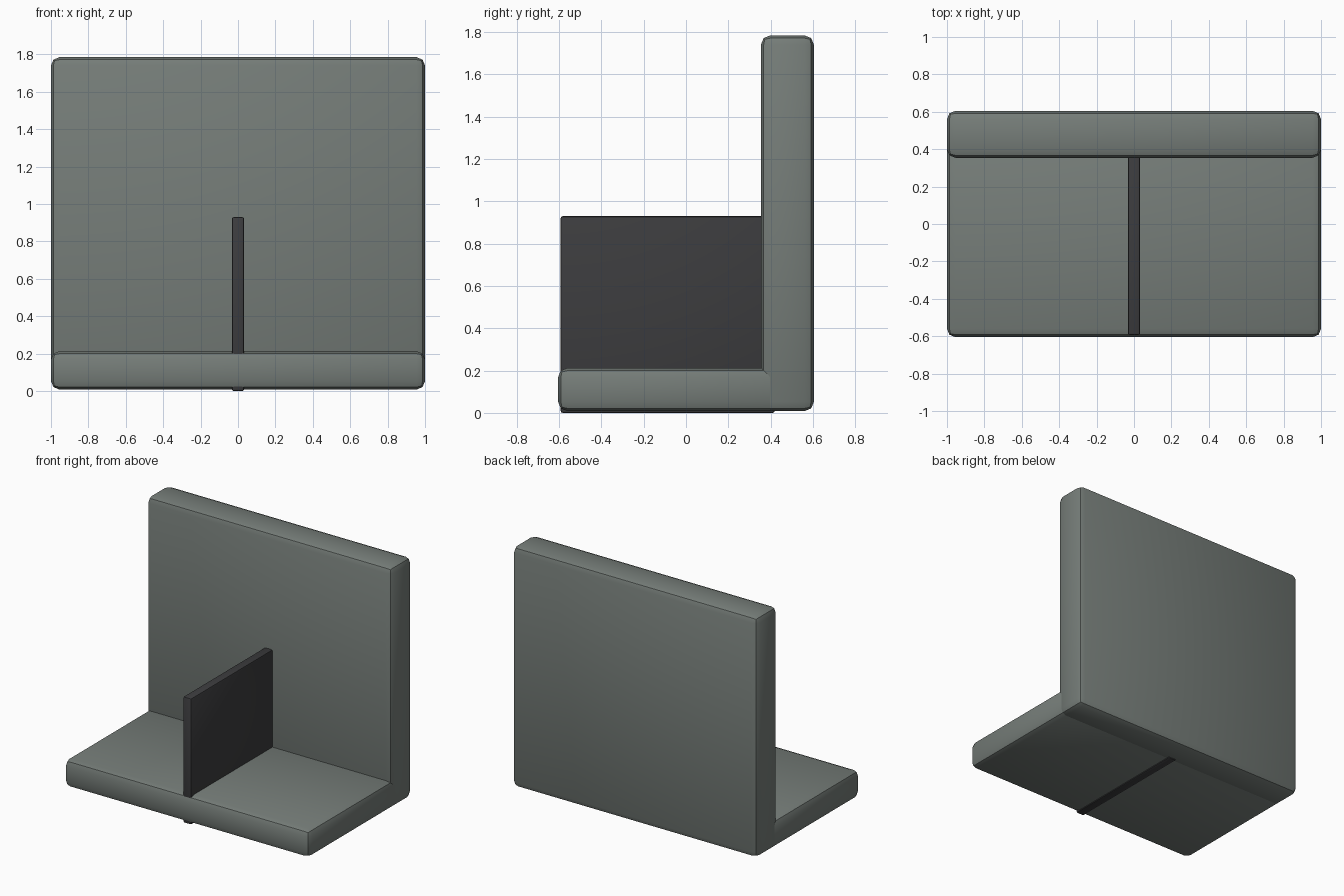
import bpy

if "Cube" in bpy.data.objects:
    bpy.data.objects.remove(bpy.data.objects["Cube"])


def material(name, colour):
    mat = bpy.data.materials.new(name)
    mat.diffuse_color = (*colour, 1)
    mat.use_nodes = True
    mat.node_tree.nodes["Principled BSDF"].inputs["Base Color"].default_value = mat.diffuse_color
    return mat


def rounded_box(name, lo, hi, radius, mat):
    """Box between two corners with softly bevelled edges."""
    centre = [(a + b) / 2 for a, b in zip(lo, hi)]
    bpy.ops.mesh.primitive_cube_add(size=1, location=centre)
    obj = bpy.context.object
    obj.name = name
    obj.scale = [b - a for a, b in zip(lo, hi)]
    bpy.ops.object.transform_apply(location=False, rotation=False, scale=True)
    bevel = obj.modifiers.new("edge_bevel", "BEVEL")
    bevel.width = radius
    bevel.segments = 2
    bpy.ops.object.modifier_apply(modifier=bevel.name)
    bpy.ops.object.shade_smooth_by_angle()
    obj.data.materials.append(mat)
    return obj


stone = material("grey_green", (0.18, 0.205, 0.19))
dark = material("dark_grey", (0.045, 0.045, 0.048))

# Horizontal slab, its rear end buried in the upright
rounded_box("base_slab", (-1, -0.605, 0.008), (1, 0.44, 0.213), 0.045, stone)

# Upright slab along the rear edge
rounded_box("back_slab", (-1, 0.354, 0.008), (1, 0.605, 1.785), 0.045, stone)

# Thin central divider, passing just through the underside
rounded_box("divider", (-0.033, -0.593, 0), (0.033, 0.42, 0.93), 0.01, dark)
